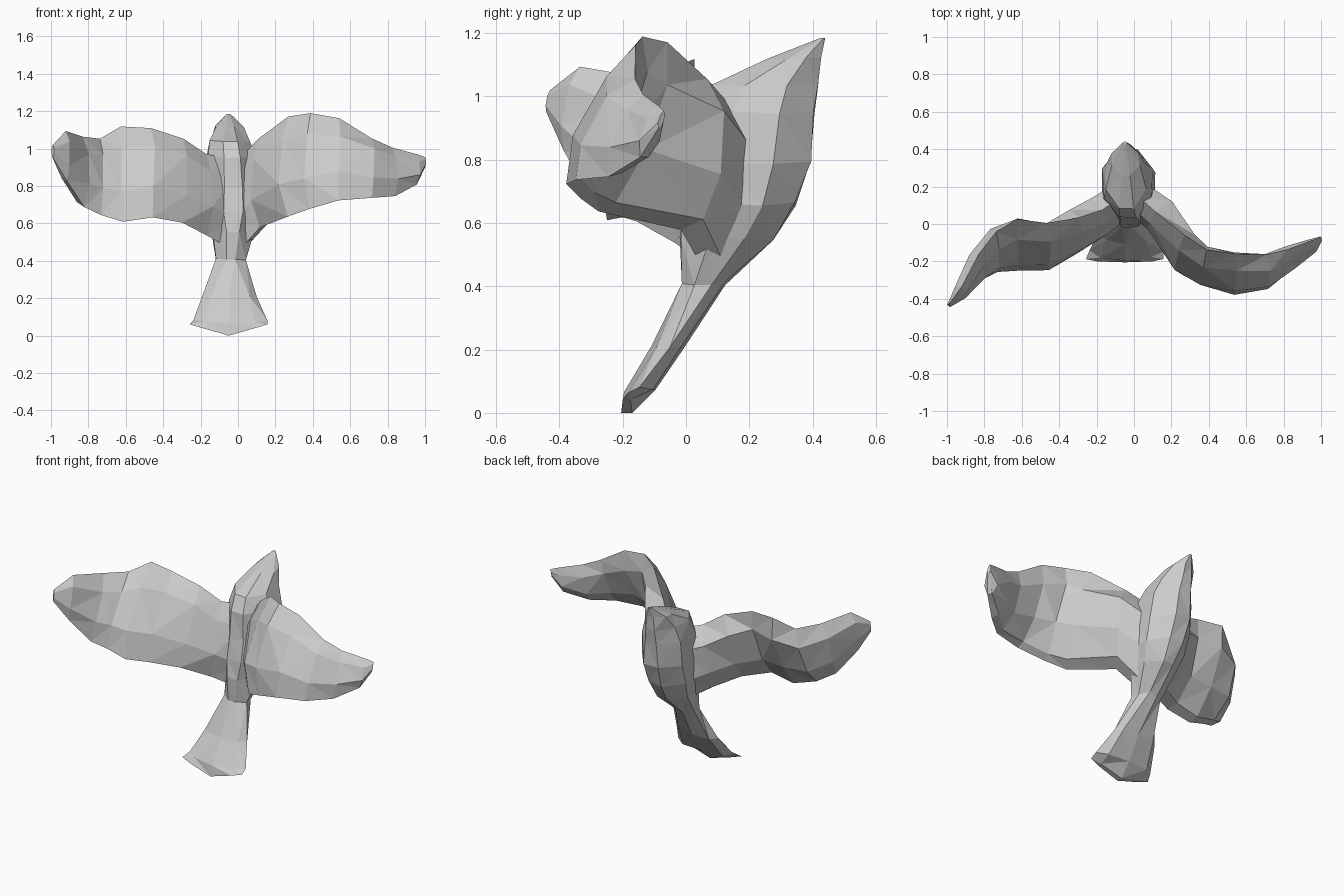
import bpy, bmesh, math, random
from mathutils import Vector

if "Cube" in bpy.data.objects:
    bpy.data.objects.remove(bpy.data.objects["Cube"])

random.seed(4)

def loft(name, rings, jitter=0.0):
    """Skin closed rings of equal size, cap the ends, facet into triangles."""
    bm = bmesh.new()
    loops = []
    for i, ring in enumerate(rings):
        inner = 0 < i < len(rings) - 1
        loops.append([bm.verts.new(p + Vector([random.uniform(-1, 1) * jitter * inner for _ in range(3)]))
                      for p in ring])
    n = len(rings[0])
    for a, b in zip(loops, loops[1:]):
        for k in range(n):
            bm.faces.new((a[k], a[(k + 1) % n], b[(k + 1) % n], b[k]))
    bm.faces.new(loops[0])
    bm.faces.new(loops[-1])
    bmesh.ops.triangulate(bm, faces=bm.faces[:])
    bmesh.ops.recalc_face_normals(bm, faces=bm.faces[:])
    mesh = bpy.data.meshes.new(name)
    bm.to_mesh(mesh)
    bm.free()
    ob = bpy.data.objects.new(name, mesh)
    bpy.context.collection.objects.link(ob)
    return ob

# Body with fanned tail and pointed head: z, y front, y back, x left, x right, edge lift
body = [(0.00, -.205, -.17, -.25, .15, .06),
        (0.07, -.195, -.09, -.235, .145, .01),
        (0.21, -.105, .0, -.185, .10, 0),
        (0.41, -.01, .12, -.12, .04, 0),
        (0.55, -.02, .28, -.14, .09, 0),
        (0.66, -.01, .35, -.17, .12, 0),
        (0.79, .01, .395, -.18, .12, 0),
        (0.95, .03, .405, -.17, .10, 0),
        (1.04, .08, .42, -.15, .07, 0),
        (1.12, .26, .43, -.12, .03, 0),
        (1.185, .425, .44, -.06, -.04, 0)]
rings = []
for z, y0, y1, x0, x1, lift in body:
    ring = []
    for k in range(8):
        a = math.tau * k / 8 + math.pi / 8 * (z > .3)
        c, s = math.cos(a), math.sin(a)
        narrow = 0.8 if (abs(s) > .5 and z > .3) else 1
        ring.append(Vector(((x0 + x1) / 2 + c * narrow * (x1 - x0) / 2 * 1.04,
                            (y0 + y1) / 2 + s * (y1 - y0) / 2 * (1.06 if z > .3 else 1),
                            z + lift * abs(c))))
    rings.append(ring)
bird = loft("bird", rings, 0.006)

# Wings: x, top edge y z, bottom edge y z, back bulge, front bulge
def wing(name, stations):
    tops = [Vector((s[0], s[1], s[2])) for s in stations]
    bots = [Vector((s[0], s[3], s[4])) for s in stations]
    mids = [(t + b) / 2 for t, b in zip(tops, bots)]
    rings = []
    for i, s in enumerate(stations):
        tangent = mids[min(i + 1, len(mids) - 1)] - mids[max(i - 1, 0)]
        normal = tangent.cross(tops[i] - bots[i]).normalized()
        if normal.y < 0:
            normal = -normal
        def at(f, off):
            return bots[i].lerp(tops[i], f) + normal * off
        b, f = s[5], s[6]
        rings.append([at(1, 0), at(.8, b * .8), at(.4, b), at(.08, b * .5),
                      at(0, -f * .2), at(.3, -f), at(.75, -f * .8)])
    return loft(name, rings, 0.008)

right = wing("right_wing", [(.02, .15, .96, .06, .46, .12, .06),
                            (.12, .06, 1.05, .0, .575, .13, .07),
                            (.27, -.06, 1.165, -.265, .635, .09, .06),
                            (.38, -.14, 1.195, -.33, .67, .07, .055),
                            (.54, -.16, 1.155, -.375, .715, .07, .055),
                            (.71, -.165, 1.055, -.345, .735, .065, .05),
                            (.83, -.13, 1.0, -.245, .745, .06, .045),
                            (.955, -.09, .965, -.145, .80, .04, .03),
                            (1.0, -.07, .955, -.085, .90, .01, .01)])

left = wing("left_wing", [(-.06, .15, .95, .06, .47, .12, .06),
                          (-.17, .08, .98, -.02, .54, .12, .07),
                          (-.30, .04, 1.06, -.14, .595, .10, .065),
                          (-.46, .0, 1.115, -.235, .62, .08, .055),
                          (-.62, .02, 1.115, -.245, .60, .08, .055),
                          (-.74, -.04, 1.055, -.255, .64, .08, .055),
                          (-.83, -.16, 1.065, -.305, .685, .07, .05),
                          (-.92, -.34, 1.10, -.39, .82, .045, .03),
                          (-.99, -.43, 1.02, -.44, .95, .01, .01)])

# Fuse wings and body into one skin
for part in (right, left):
    mod = bird.modifiers.new("join_" + part.name, 'BOOLEAN')
    mod.operation, mod.solver, mod.object = 'UNION', 'EXACT', part
bpy.context.view_layer.update()
fused = bpy.data.meshes.new_from_object(bird.evaluated_get(bpy.context.evaluated_depsgraph_get()))
bird.modifiers.clear()
bird.data = fused
for part in (right, left):
    bpy.data.objects.remove(part)
